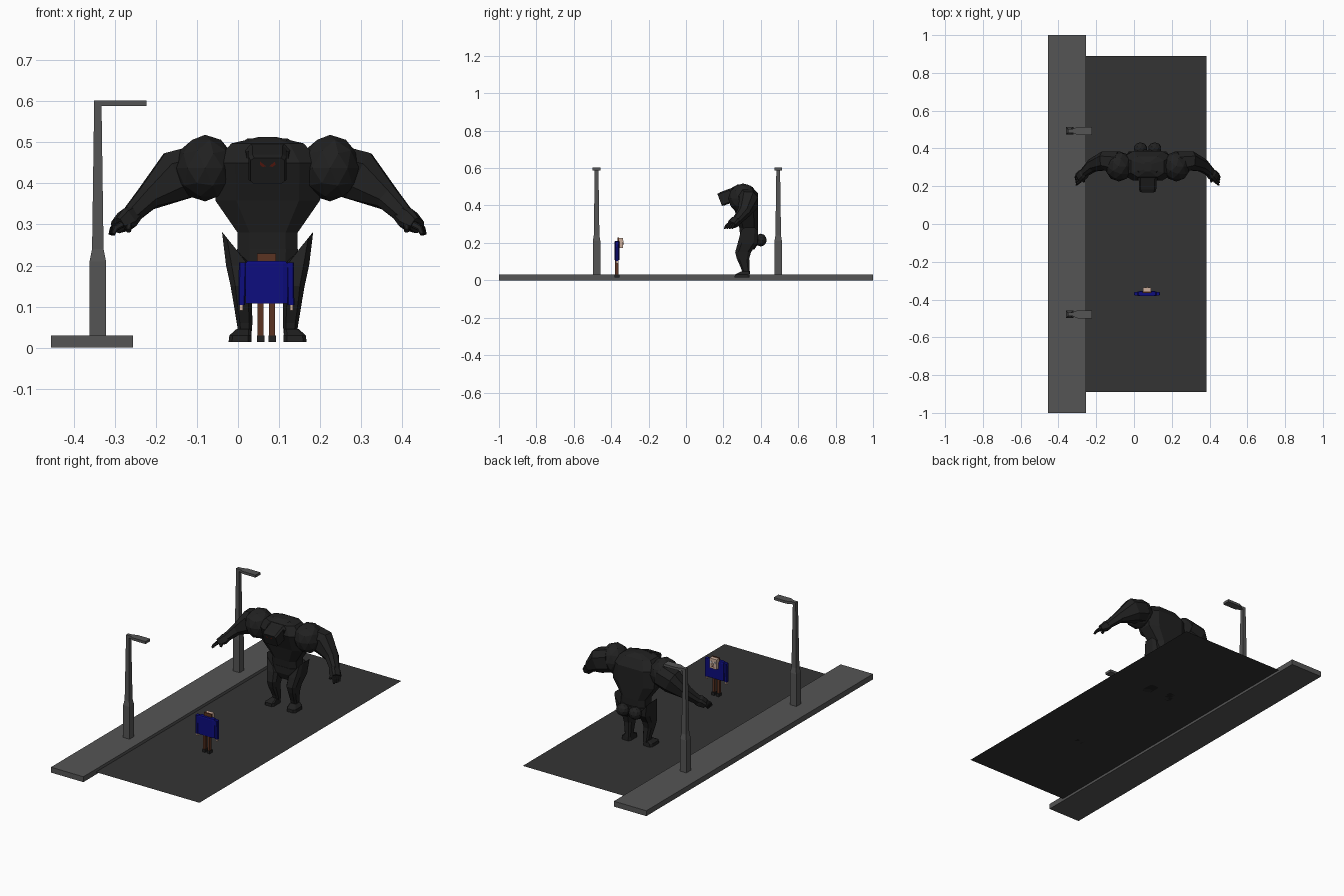
import bpy, bmesh, math
from mathutils import Vector


def material(name, r, g, b):
    m = bpy.data.materials.new(name)
    m.diffuse_color = (r, g, b, 1)
    return m


CONCRETE = material("concrete grey", 0.09, 0.09, 0.09)
ASPHALT = material("asphalt grey", 0.034, 0.034, 0.034)
HIDE = material("black hide", 0.015, 0.015, 0.015)
RED = material("eye red", 0.12, 0.012, 0.006)
BLUE = material("coat blue", 0.004, 0.004, 0.21)
BROWN = material("brown", 0.105, 0.034, 0.016)
SKIN = material("pale skin", 0.6, 0.42, 0.33)
WHITE = material("eye white", 0.8, 0.8, 0.8)


def finish(name, bm, mat):
    bmesh.ops.recalc_face_normals(bm, faces=bm.faces)
    me = bpy.data.meshes.new(name)
    bm.to_mesh(me)
    bm.free()
    me.materials.append(mat)
    ob = bpy.data.objects.new(name, me)
    bpy.context.collection.objects.link(ob)
    return ob


def box(name, mat, x0, x1, y0, y1, z0, z1):
    bm = bmesh.new()
    bmesh.ops.create_cube(bm, size=1)
    for v in bm.verts:
        v.co = ((x0 + x1) / 2 + v.co.x * (x1 - x0), (y0 + y1) / 2 + v.co.y * (y1 - y0),
                (z0 + z1) / 2 + v.co.z * (z1 - z0))
    return finish(name, bm, mat)


def frame(t):
    """Two cross-section directions for a part running along t."""
    t = t.normalized()
    u = Vector((1, 0, 0)) if abs(t.y) > 0.8 else Vector((0, 1, 0)).cross(t).normalized()
    return u, t.cross(u)


def loft(name, mat, secs, axis=None, c=0.5, side=1, ox=0.0):
    """Skin sections (x, y, z, ru, rv, tilt); c is the corner cut, 1 gives a square."""
    if c == 1:
        shape = [(1, 1), (-1, 1), (-1, -1), (1, -1)]
    else:
        shape = [(1, c), (c, 1), (-c, 1), (-1, c), (-1, -c), (-c, -1), (c, -1), (1, -c)]
    bm = bmesh.new()
    pts = [Vector(s[:3]) for s in secs]
    rings = []
    for i, s in enumerate(secs):
        t = Vector(axis) if axis else pts[min(i + 1, len(pts) - 1)] - pts[max(i - 1, 0)]
        u, v = frame(t)
        ring = []
        for a, b in shape:
            p = pts[i] + u * a * s[3] + v * b * s[4]
            if len(s) > 5:
                p.z += a * s[5]
            ring.append(bm.verts.new((ox + side * p.x, p.y, p.z)))
        rings.append(ring)
    n = len(shape)
    for r0, r1 in zip(rings, rings[1:]):
        for k in range(n):
            bm.faces.new((r0[k], r0[(k + 1) % n], r1[(k + 1) % n], r1[k]))
    bm.faces.new(rings[0])
    bm.faces.new(rings[-1])
    return finish(name, bm, mat)


def ball(name, mat, centre, radii, sub=2):
    bm = bmesh.new()
    bmesh.ops.create_icosphere(bm, subdivisions=sub, radius=1)
    for v in bm.verts:
        v.co = [centre[k] + v.co[k] * radii[k] for k in range(3)]
    return finish(name, bm, mat)


def plate(name, mat, points):
    bm = bmesh.new()
    bm.faces.new([bm.verts.new(p) for p in points])
    return finish(name, bm, mat)


UP = (0, 0, 1)

# Street
box("sidewalk", CONCRETE, -0.455, -0.255, -1, 1, 0, 0.03)
plate("road", ASPHALT, [(-0.255, -0.89, 0.014), (0.385, -0.89, 0.014),
                        (0.385, 0.89, 0.014), (-0.255, 0.89, 0.014)])

# Street lamps
for i, y in enumerate((-0.478, 0.493)):
    loft(f"lamp_post_{i}", CONCRETE,
         [(-0.341, y, 0.03, 0.02, 0.02), (-0.341, y, 0.21, 0.02, 0.02),
          (-0.341, y, 0.24, 0.014, 0.015), (-0.341, y, 0.59, 0.009, 0.01)], UP, 1)
    loft(f"lamp_arm_{i}", CONCRETE,
         [(-0.35, y, 0.595, 0.007, 0.01), (-0.325, y, 0.595, 0.007, 0.01),
          (-0.30, y, 0.595, 0.007, 0.021), (-0.222, y, 0.595, 0.007, 0.021)], (1, 0, 0), 1)

# Beast torso and pelvis
CX = 0.072
loft("beast_torso", HIDE,
     [(CX, 0.338, 0.21, 0.073, 0.045), (CX, 0.335, 0.28, 0.073, 0.05),
      (CX, 0.325, 0.358, 0.127, 0.06), (CX, 0.308, 0.45, 0.13, 0.078),
      (CX, 0.303, 0.497, 0.088, 0.055), (CX, 0.303, 0.513, 0.02, 0.025)], UP, 0.6)
loft("beast_pelvis", HIDE,
     [(CX, 0.335, 0.165, 0.035, 0.03), (CX, 0.34, 0.20, 0.072, 0.05),
      (CX, 0.34, 0.24, 0.074, 0.052)], UP, 0.6)

# Beast head, tilted down
loft("beast_head", HIDE,
     [(CX, 0.25, 0.457, 0.046, 0.037), (CX, 0.195, 0.436, 0.046, 0.037),
      (CX, 0.180, 0.430, 0.041, 0.034)], (0, -0.061, -0.023), 0.8)
loft("beast_neck", HIDE,
     [(CX, 0.29, 0.46, 0.07, 0.05), (CX, 0.235, 0.45, 0.05, 0.038)], (0, -1, -0.2), 0.7)

# Glowing eyes on the face plane
T = Vector((0, -0.061, -0.023)).normalized()
U, V = frame(T)
for s in (-1, 1):
    base = Vector((CX, 0.180, 0.430)) + T * 0.002
    plate("beast_eye", RED, [base + U * a * s + V * b for a, b in
                             ((0.004, 0.013), (0.018, 0.025), (0.019, 0.017), (0.012, 0.011))])

# Beast limbs, both sides
for s, tag in ((-1, "left"), (1, "right")):
    ball(f"beast_shoulder_{tag}", HIDE, (CX + s * 0.152, 0.305, 0.437), (0.073, 0.08, 0.081))
    loft(f"beast_arm_{tag}", HIDE,
         [(0.16, 0.325, 0.435, 0.06, 0.06), (0.222, 0.335, 0.418, 0.062, 0.05),
          (0.292, 0.31, 0.364, 0.03, 0.034), (0.338, 0.27, 0.317, 0.021, 0.022)],
         c=0.5, side=s, ox=CX)
    loft(f"beast_hand_{tag}", HIDE,
         [(0.325, 0.278, 0.325, 0.02, 0.02), (0.342, 0.262, 0.312, 0.026, 0.026),
          (0.364, 0.245, 0.297, 0.017, 0.025)], c=0.6, side=s, ox=CX)
    for k in range(4):
        o = k - 1.5
        loft(f"beast_finger_{tag}_{k}", HIDE,
             [(0.358 + o * 0.002, 0.244 + o * 0.012, 0.300, 0.008, 0.006),
              (0.374 + o * 0.002, 0.234 + o * 0.013, 0.290, 0.007, 0.006),
              (0.379 + o * 0.002, 0.226 + o * 0.013, 0.276, 0.005, 0.004)],
             c=0.6, side=s, ox=CX)
    loft(f"beast_thumb_{tag}", HIDE,
         [(0.338, 0.245, 0.305, 0.008, 0.008), (0.338, 0.225, 0.285, 0.006, 0.006)],
         c=0.6, side=s, ox=CX)
    # Leg flares up into a point at the outer hip
    loft(f"beast_leg_{tag}", HIDE,
         [(0.055, 0.322, 0.035, 0.016, 0.02), (0.056, 0.318, 0.06, 0.019, 0.022),
          (0.061, 0.305, 0.115, 0.023, 0.033), (0.061, 0.305, 0.15, 0.029, 0.042),
          (0.067, 0.33, 0.20, 0.034, 0.053), (0.081, 0.34, 0.245, 0.03, 0.045, 0.037)],
         UP, 0.6, s, CX)
    loft(f"beast_foot_{tag}", HIDE,
         [(0.067, 0.30, 0.014, 0.028, 0.04), (0.066, 0.30, 0.03, 0.027, 0.039),
          (0.058, 0.315, 0.046, 0.017, 0.024)], UP, 0.7, s, CX)
    ball(f"beast_rump_{tag}", HIDE, (CX + s * 0.038, 0.40, 0.215), (0.036, 0.032, 0.034))

# Man facing the beast: coat
MX = 0.069
loft("man_coat", BLUE, [(MX, -0.369, 0.108, 0.051, 0.013), (MX, -0.369, 0.205, 0.051, 0.013),
                        (MX, -0.369, 0.211, 0.046, 0.011)], UP, 0.8)

# Man's head with hair at the back of it
box("man_head", SKIN, MX - 0.022, MX + 0.022, -0.36, -0.337, 0.172, 0.227)
box("man_hair", BROWN, MX - 0.023, MX + 0.023, -0.366, -0.358, 0.19, 0.229)
box("man_nose", SKIN, MX - 0.004, MX + 0.004, -0.337, -0.331, 0.192, 0.203)
box("man_mouth", BROWN, MX - 0.01, MX + 0.01, -0.338, -0.336, 0.181, 0.185)

for s, tag in ((-1, "left"), (1, "right")):
    box(f"man_eye_{tag}", WHITE, MX + s * 0.011 - 0.006, MX + s * 0.011 + 0.006,
        -0.338, -0.335, 0.204, 0.212)
    box(f"man_pupil_{tag}", HIDE, MX + s * 0.010 - 0.002, MX + s * 0.010 + 0.002,
        -0.336, -0.334, 0.206, 0.210)
    loft(f"man_sleeve_{tag}", BLUE,
         [(0.060, -0.369, 0.104, 0.008, 0.008), (0.058, -0.369, 0.207, 0.009, 0.01)],
         UP, 0.7, s, MX)
    box(f"man_hand_{tag}", SKIN, MX + s * 0.061 - 0.004, MX + s * 0.061 + 0.004,
        -0.374, -0.362, 0.09, 0.105)
    box(f"man_trouser_{tag}", BROWN, MX + s * 0.014 - 0.007, MX + s * 0.014 + 0.007,
        -0.379, -0.362, 0.028, 0.11)
    box(f"man_shoe_{tag}", HIDE, MX + s * 0.014 - 0.009, MX + s * 0.014 + 0.009,
        -0.381, -0.355, 0.014, 0.03)
